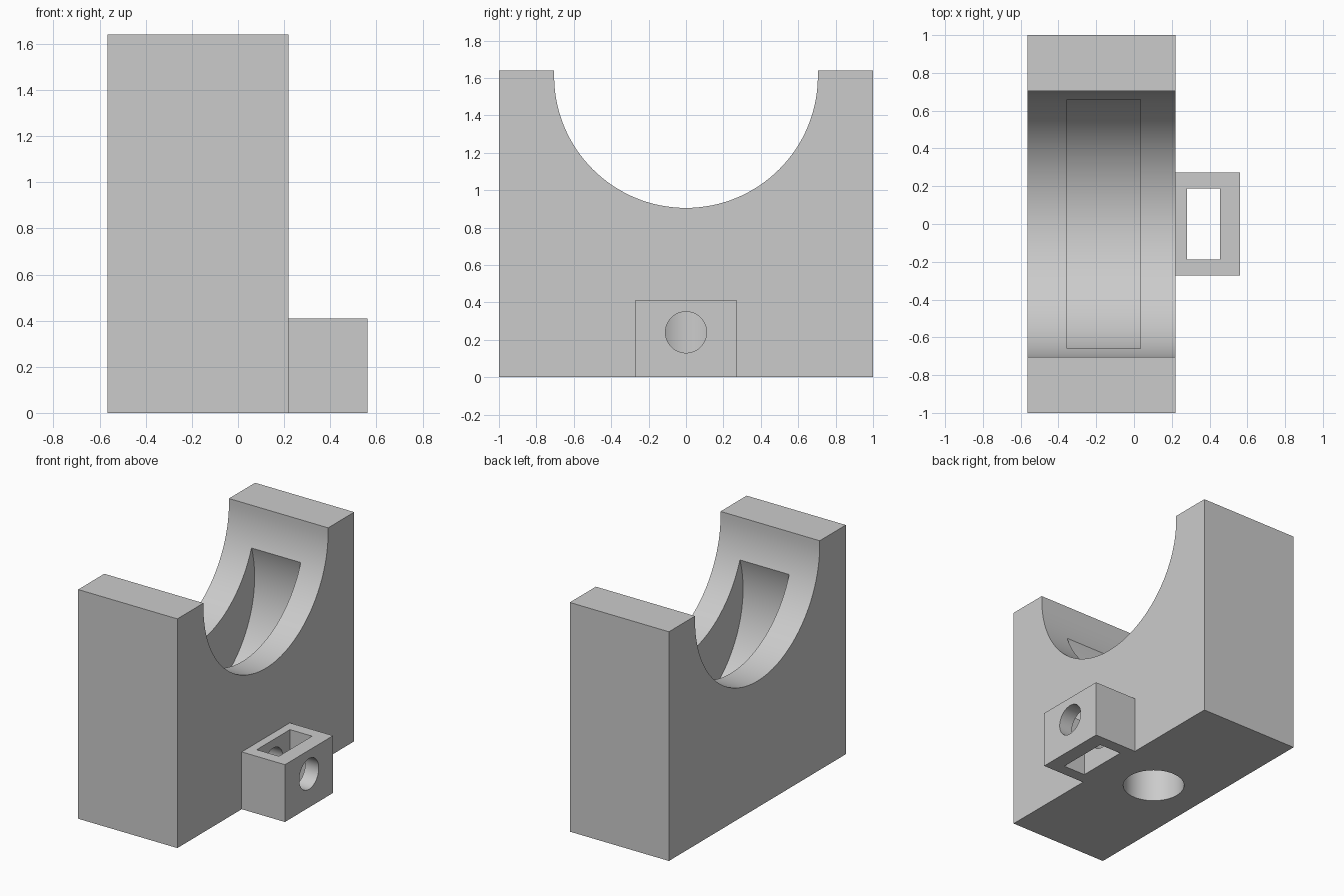
import bpy, bmesh, math
from mathutils import Matrix

cube = bpy.data.objects.get("Cube")
if cube:
    bpy.data.objects.remove(cube, do_unlink=True)

grey = bpy.data.materials.new("plain grey")
grey.use_nodes = True
colour = (0.6, 0.6, 0.6, 1)
grey.diffuse_color = colour
grey.node_tree.nodes["Principled BSDF"].inputs["Base Color"].default_value = colour


def finish(name, bm):
    bmesh.ops.recalc_face_normals(bm, faces=bm.faces)
    mesh = bpy.data.meshes.new(name)
    bm.to_mesh(mesh)
    bm.free()
    mesh.materials.append(grey)
    obj = bpy.data.objects.new(name, mesh)
    bpy.context.collection.objects.link(obj)
    return obj


def prism(name, outline, x0, x1):
    """Extrude a (y, z) outline along x."""
    bm = bmesh.new()
    face = bm.faces.new([bm.verts.new((x0, y, z)) for y, z in outline])
    grown = bmesh.ops.extrude_face_region(bm, geom=[face])["geom"]
    for v in grown:
        if isinstance(v, bmesh.types.BMVert):
            v.co.x = x1
    return finish(name, bm)


def box(name, x0, x1, half_y, z0, z1):
    return prism(name, [(-half_y, z0), (half_y, z0), (half_y, z1), (-half_y, z1)], x0, x1)


def cylinder(name, radius, depth, centre, along_x, sides=96):
    bm = bmesh.new()
    turn = Matrix.Rotation(math.pi / 2, 4, "Y") if along_x else Matrix()
    bmesh.ops.create_cone(bm, cap_ends=True, segments=sides, radius1=radius,
                          radius2=radius, depth=depth,
                          matrix=Matrix.Translation(centre) @ turn)
    return finish(name, bm)


def combine(target, tool, operation):
    mod = target.modifiers.new(operation.lower(), "BOOLEAN")
    mod.operation = operation
    mod.solver = "EXACT"
    mod.object = tool
    bpy.context.view_layer.objects.active = target
    bpy.ops.object.modifier_apply(modifier=mod.name)
    bpy.data.objects.remove(tool, do_unlink=True)


# Main block with its round cradle
left, right, top = -0.565, 0.22, 1.64
mid = (left + right) / 2
cradle_r, cradle_z = 0.705, 1.61
arc = [(cradle_r * math.cos(a), cradle_z - cradle_r * math.sin(a))
       for a in (math.pi * i / 64 for i in range(65))]
outline = [(-1, 0), (1, 0), (1, top), (cradle_r, top)] + arc + [(-cradle_r, top), (-1, top)]
block = prism("cradle_block", outline, left, right)

# Side lug, joined to the block and slotted through
combine(block, box("side_lug", right - 0.02, 0.562, 0.272, 0, 0.41), "UNION")
combine(block, box("lug_slot", 0.28, 0.455, 0.188, -0.1, 0.6), "DIFFERENCE")

# Deeper pocket in the cradle floor
combine(block, cylinder("pocket", 0.695, 0.39, (-0.16, 0, 1.14), True, 128), "DIFFERENCE")

# Blind hole in the base, met by the cross hole through the lug
combine(block, cylinder("base_hole", 0.205, 0.8, (mid, 0, 0), False), "DIFFERENCE")
combine(block, cylinder("cross_hole", 0.11, 0.9, (mid + 0.45, 0, 0.24), True, 64), "DIFFERENCE")

# Smooth curved walls, crisp edges
bpy.ops.object.select_all(action="DESELECT")
block.select_set(True)
bpy.context.view_layer.objects.active = block
bpy.ops.object.shade_smooth_by_angle(angle=math.radians(30))
